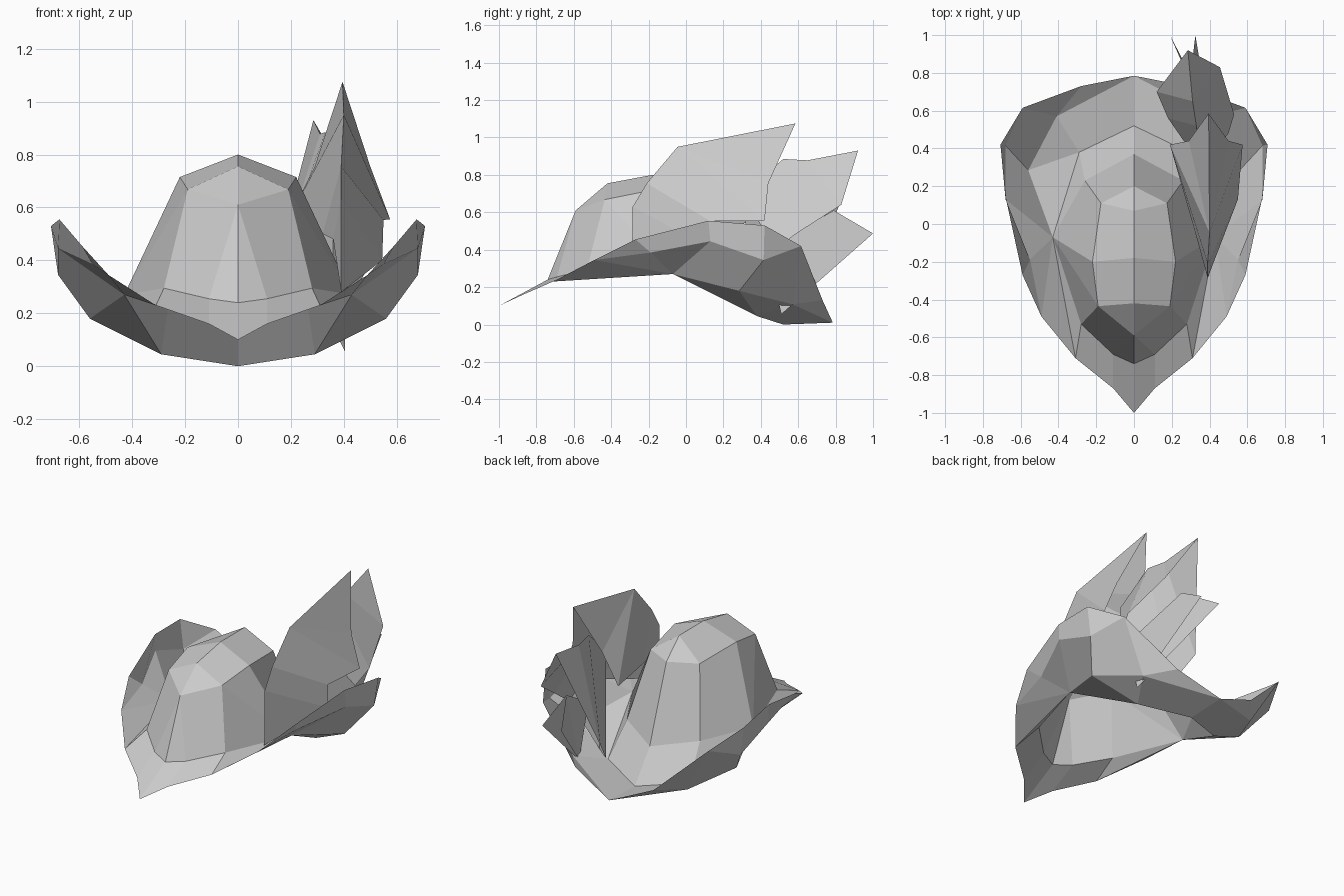
import bpy
import bmesh

cube = bpy.data.objects.get("Cube")
if cube:
    bpy.data.objects.remove(cube, do_unlink=True)

grey = bpy.data.materials.new("plain_grey")
grey.use_nodes = True
grey.diffuse_color = (0.6, 0.6, 0.6, 1)
shader = next(n for n in grey.node_tree.nodes if n.type == "BSDF_PRINCIPLED")
shader.inputs["Base Color"].default_value = grey.diffuse_color
shader.inputs["Roughness"].default_value = 0.9


def loft(name, row_groups, mirrored=False):
    """Skin neighbouring rows of points; repeated points collapse to triangles."""
    bm = bmesh.new()
    verts = {}

    def vert(point):
        if point not in verts:
            verts[point] = bm.verts.new(point)
        return verts[point]

    for rows in row_groups:
        for low, high in zip(rows, rows[1:]):
            for i in range(len(low) - 1):
                ring = dict.fromkeys((low[i], low[i + 1], high[i + 1], high[i]))
                if len(ring) > 2:
                    corners = [vert(p) for p in ring]
                    if not bm.faces.get(corners):
                        bm.faces.new(corners)
    bmesh.ops.recalc_face_normals(bm, faces=bm.faces)
    mesh = bpy.data.meshes.new(name)
    bm.to_mesh(mesh)
    bm.free()
    mesh.materials.append(grey)
    obj = bpy.data.objects.new(name, mesh)
    bpy.context.collection.objects.link(obj)
    if mirrored:
        mirror = obj.modifiers.new("both_sides", "MIRROR")
        mirror.use_clip = True
        mirror.merge_threshold = 0.001
    return obj


# Seam where the crown meets the brim, from front to back
seam_front = (0, -.74, .24)
seam_brow = (.11, -.69, .255)
seam_temple = (.28, -.53, .295)
seam_side = (.43, -.07, .27)
seam_rear = (.29, .38, .045)
seam_back = (0, .52, 0)

# Crown: faceted dome with a bevelled top
brow = (0, -.59, .61)
top_front = (0, -.42, .755)
top_middle = (0, -.18, .8)
top_rear = (0, .07, .8)
shoulder_front = (.19, -.435, .668)
shoulder_side = (.22, -.2, .715)
shoulder_rear = (.175, .11, .68)
shoulder_back = (0, .2, .68)
nape_side = (.26, .23, .25)
nape = (0, .37, .2)
loft("hat_crown", [[
    [seam_front, seam_brow, seam_temple, seam_side, seam_rear, seam_back],
    [brow, brow, shoulder_front, seam_side, nape_side, nape],
    [top_front, top_front, shoulder_front, shoulder_side, shoulder_rear, shoulder_back],
    [top_front, top_front, top_front, top_middle, top_rear, top_rear],
]], mirrored=True)

# Brim: pointed at the front, turned up at the sides
tip = (0, -1, .1)
edge_beak = (.11, -.87, .16)
edge_front = (.31, -.71, .23)
edge_turn = (.49, -.49, .345)
edge_rise = (.59, -.27, .455)
edge_high = (.675, .12, .555)
edge_side = (.707, .42, .53)
edge_corner = (.59, .615, .42)
edge_rear = (.28, .73, .13)
edge_back = (0, .785, .01)
fold_front = (.55, -.19, .385)
fold_side = (.68, .13, .445)
fold_rear = (.68, .415, .345)
pan_side = (.56, .285, .18)
pan_rear = (.41, .57, .108)
loft("hat_brim", [[
    [seam_front, seam_brow, seam_temple] + [seam_side] * 4
    + [seam_rear] * 3 + [seam_back],
    [seam_front, seam_brow, seam_temple] + [seam_side] * 4
    + [pan_side, pan_rear, pan_rear, edge_back],
    [seam_front, seam_brow, seam_temple, edge_front, edge_turn, fold_front,
     fold_side, fold_rear, edge_corner, edge_rear, edge_back],
    [tip, edge_beak, edge_front, edge_front, edge_turn, edge_rise,
     edge_high, edge_side, edge_corner, edge_rear, edge_back],
]], mirrored=True)


def feather(name, ridge, outer, inner):
    """Folded leaf: two wings that share a ridge and both end points."""
    wings = [[ridge, [ridge[0], *side, ridge[-1]]] for side in (outer, inner)]
    return loft(name, wings)


# Feathers on the left side, each folded along its ridge
crook = (.4, -.045, .95)
feather("front_feather",
        [(.39, -.29, .28), (.39, -.285, .63), (.39, -.21, .755),
         crook, crook, (.395, .585, 1.075)],
        [(.545, .14, .4), (.55, .13, .553), (.575, .42, .555), (.5, .44, .755)],
        [(.36, -.17, .48), (.32, -.03, .5), (.19, .42, .555), (.29, .44, .755)])
feather("middle_feather",
        [(.36, .37, .09), (.36, .3, .7), (.33, .52, .885),
         (.31, .65, .878), (.285, .92, .93)],
        [(.5, .48, .4), (.53, .58, .48), (.455, .83, .64)],
        [(.26, .46, .1), (.18, .56, .15), (.12, .7, .3)])

# Rear feather with a split end
quill = (.405, .51, .055)
root = (.4, .42, .4)
crest = (.3, .79, .61)
loft("rear_feather", [
    [[quill, quill, (.325, 1, .487)], [root, root, crest]],
    [[quill, quill, (.19, 1, .487)], [root, root, crest]],
])
